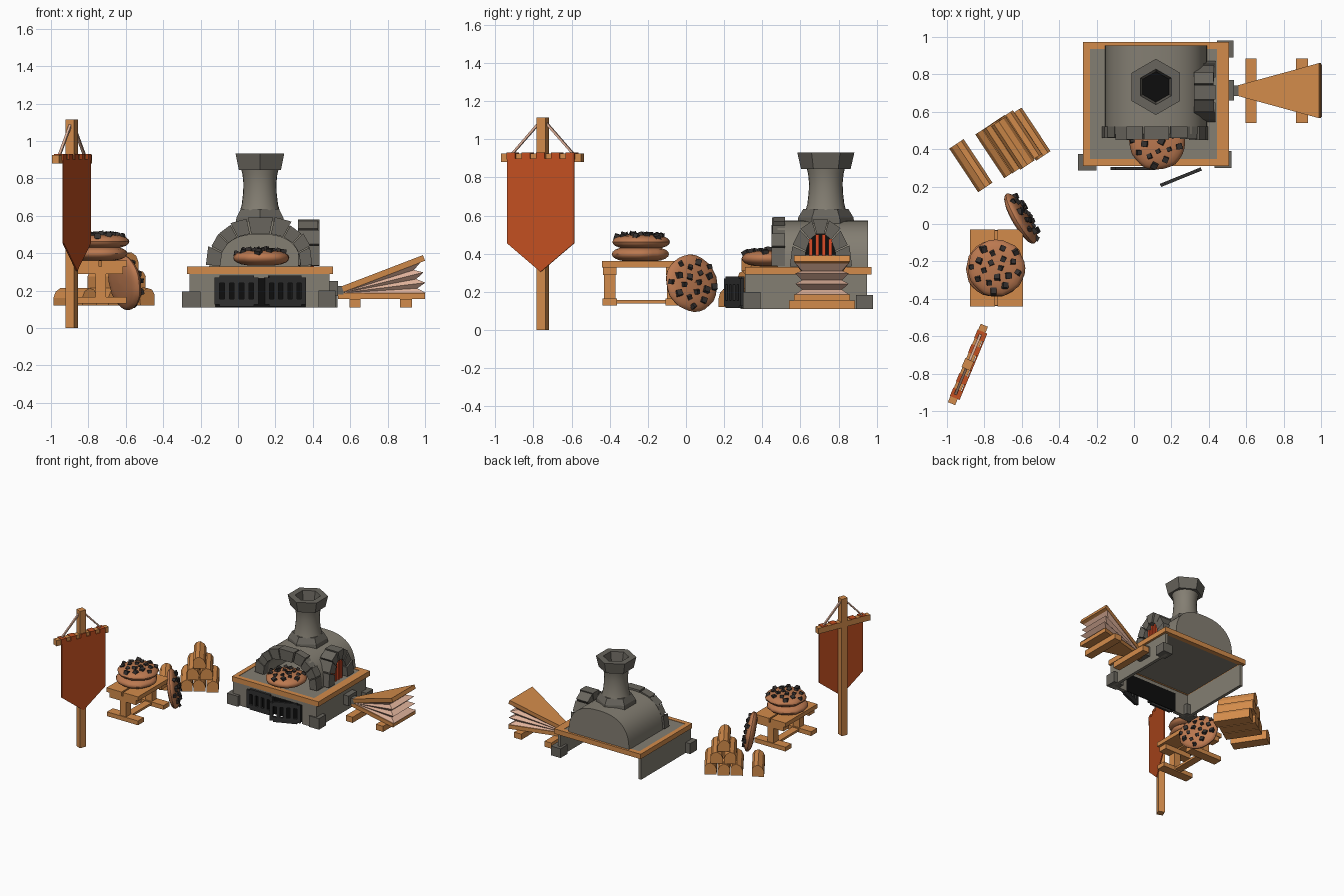
import bpy, bmesh, math, random
from mathutils import Matrix, Vector, Euler

if "Cube" in bpy.data.objects:
    bpy.data.objects.remove(bpy.data.objects["Cube"])
random.seed(4)

def mat(name, c):
    m = bpy.data.materials.new(name)
    m.diffuse_color = (*c, 1)
    m.use_nodes = True
    m.node_tree.nodes["Principled BSDF"].inputs["Base Color"].default_value = m.diffuse_color
    return m

STONE = mat("stone", (.23, .21, .17)); DARK = mat("dark_stone", (.14, .13, .11))
WOOD = mat("wood", (.65, .26, .07)); CLOTH = mat("cloth", (.55, .08, .015))
DOUGH = mat("dough", (.5, .19, .08)); CHIP = mat("chip", (.035, .03, .028))
IRON = mat("iron", (.03, .03, .03)); BLACK = mat("black", (.004, .004, .004))
GLOW = mat("glow", (.7, .07, .02)); LEATHER = mat("leather", (.75, .45, .33))
I = Matrix.Identity(4)
T = lambda x, y, z: Matrix.Translation((x, y, z))
RZ = lambda deg: Matrix.Rotation(math.radians(deg), 4, 'Z')

def make(name, verts, faces, m, M=I, smooth=False):
    me = bpy.data.meshes.new(name)
    me.from_pydata([M @ Vector(v) for v in verts], [], faces)
    bm = bmesh.new(); bm.from_mesh(me)
    bmesh.ops.recalc_face_normals(bm, faces=bm.faces)
    bm.to_mesh(me); bm.free()
    me.materials.append(m)
    o = bpy.data.objects.new(name, me)
    bpy.context.collection.objects.link(o)
    if smooth:
        bpy.ops.object.select_all(action='DESELECT')
        bpy.context.view_layer.objects.active = o
        o.select_set(True)
        bpy.ops.object.shade_smooth_by_angle(angle=math.radians(40))
    return o

HEX = [(0, 1, 3, 2), (4, 6, 7, 5), (0, 4, 5, 1), (2, 3, 7, 6), (0, 2, 6, 4), (1, 5, 7, 3)]

def hexas(name, cells, m, M=I):
    """Several eight-cornered solids in one object."""
    v, f = [], []
    for c in cells:
        f += [tuple(i + len(v) for i in q) for q in HEX]
        v += c
    return make(name, v, f, m, M)

def boxes(name, ranges, m, M=I):
    return hexas(name, [[(x, y, z) for x in r[:2] for y in r[2:4] for z in r[4:]] for r in ranges], m, M)

def prism(name, prof, y0, y1, m, M=I):
    n = len(prof)
    v = [(x, y, z) for y in (y0, y1) for x, z in prof]
    f = [(i, (i + 1) % n, n + (i + 1) % n, n + i) for i in range(n)]
    return make(name, v, f + [tuple(range(n)), tuple(range(n, 2 * n))], m, M)

def bridge(rings, n, close=True):
    return [(r * n + i, r * n + (i + 1) % n, (r + 1) * n + (i + 1) % n, (r + 1) * n + i)
            for r in range(rings - 1) for i in range(n if close else n - 1)]

def lathe(name, prof, n, m, M=I, phase=0, smooth=True, wob=0):
    k = [1 + random.uniform(-wob, wob) for _ in range(n)]
    v = [(r * k[i] * math.cos(phase + math.tau * i / n), r * k[i] * math.sin(phase + math.tau * i / n), z)
         for r, z in prof for i in range(n)]
    return make(name, v, bridge(len(prof), n), m, M, smooth)

def arc(a, h, t, p=2.5):
    c, s = math.cos(t), math.sin(t)
    return (math.copysign(abs(c) ** (2 / p), c) * a, abs(s) ** (2 / p) * h)

def arch_stones(name, n, inner, outer, y0, y1, M, p):
    cells = []
    for i in range(n):
        t0, t1 = math.pi * (i + .04) / n, math.pi * (i + .96) / n
        k, d = random.uniform(.95, 1.04), random.uniform(-.008, .008)
        cells.append([(q[0], y, q[1]) for t in (t0, t1) for y in (y0 + d, y1)
                      for q in (arc(*inner, t, p), arc(outer[0] * k, outer[1] * k, t, p))])
    return hexas(name, cells, DARK, M)

# oven base: three walls, open at the back, with corner stones
boxes("base_walls", [(-.26, -.12, .31, .34, .11, .29), (.36, .49, .31, .34, .11, .29), (-.12, .36, .31, .34, .265, .29),
                     (-.26, -.235, .34, .95, .11, .29), (.465, .49, .34, .95, .11, .29)], STONE)
boxes("corner_stones", [(-.3, -.2, .285, .375, .11, .195), (.43, .52, .3, .39, .11, .2), (.445, .533, .89, .98, .11, .185)], DARK)
boxes("firebox_opening", [(-.12, .36, .335, .34, .11, .27)], BLACK)
boxes("counter_frame", [(-.272, .508, .31, .347, .29, .33), (-.272, .508, .935, .973, .29, .33),
                        (-.272, -.235, .347, .935, .29, .33), (.444, .508, .347, .935, .29, .33)], WOOD)
boxes("counter_slab", [(-.235, .444, .347, .935, .295, .327)], STONE)

# slotted firebox doors
def door(name, M):
    w, b = .235, .026
    s = (w - b) / 4
    r = [(0, w, 0, .018, .125, .155), (0, w, 0, .018, .24, .27), (.025, w - .025, 0, .018, .115, .125), (.025, w - .025, 0, .018, .27, .28)]
    boxes(name, r + [(i * s, i * s + b, 0, .018, .155, .24) for i in range(5)], IRON, M)
door("door_closed", T(-.125, .288, 0))
door("door_open", T(.145, .198, 0) @ RZ(22))

# hollow oven dome
N = 25
ts = [math.pi * i / (N - 1) for i in range(N)]
v = []
for (a, h), y in (((.272, .25), .955), ((.272, .25), .48), ((.215, .175), .48), ((.215, .175), .9)):
    v += [(.118 + x, y, .325 + z) for x, z in (arc(a, h, t) for t in ts)]
make("oven_dome", v, bridge(4, N, False) + [tuple(range(N)), tuple(range(3 * N, 4 * N))], STONE, smooth=True)
arch_stones("front_arch", 9, (.215, .178), (.285, .26), .455, .52, T(.12, 0, .328), 2.5)
SIDE = T(0, .705, .328) @ RZ(90)
arch_stones("side_arch", 7, (.085, .18), (.162, .25), -.43, -.32, SIDE, 2.2)
prism("side_opening", [arc(.088, .183, math.pi * i / 10, 2.2) for i in range(11)], -.385, -.33, BLACK, SIDE)
boxes("side_bars", [(c - .009, c + .009, -.405, -.385, 0, h) for c, h in ((-.052, .15), (-.018, .172), (.018, .172), (.052, .15))], GLOW, SIDE)

# hexagonal chimney
C = T(.117, .733, 0)
lathe("chimney_collar", [(.15, .55), (.145, .59), (.118, .635), (.08, .635)], 6, DARK, C, math.pi / 2, False)
lathe("chimney_shaft", [(.108, .62), (.097, .66), (.09, .72), (.088, .77), (.093, .82), (.103, .86)], 24, STONE, C)
lathe("chimney_cap", [(.08, .845), (.13, .845), (.15, .932), (.095, .932), (.08, .85)], 6, DARK, C, math.pi / 2, False)
lathe("chimney_flue", [(.083, .86), (.001, .86)], 6, BLACK, C, math.pi / 2, False)

# bellows
def fan(d, w, ang, off=0):
    a = math.radians(ang)
    return (.55 + d * math.cos(a) - off * math.sin(a), .713 + w, .187 + d * math.sin(a) + off * math.cos(a))
def paddle(name, L, ang, lo, hi):
    hexas(name, [[fan(d, s * w, ang, o) for d, w in ((-.015, .02), (L, .147)) for s in (-1, 1) for o in (lo, hi)]], WOOD)
paddle("bellows_bottom", .45, 0, -.032, 0)
paddle("bellows_top", .482, 21, 0, .032)
v = []
for k in range(7):
    L, w = ((.455, .14), (.41, .105))[k % 2]
    v += [fan(d, q, 21 * k / 6, 0) for d, q in ((0, -.018), (L, -w), (L, w), (0, .018))]
make("bellows_pleats", v, bridge(7, 4), LEATHER)
boxes("bellows_feet", [(.595, .655, .54, .885, .11, .156), (.865, .93, .54, .885, .11, .156)], WOOD)
boxes("bellows_nozzle", [(.48, .535, .66, .77, .17, .25), (.53, .57, .685, .74, .18, .225)], DARK)

# cookies with chips
def cookie(name, M, R=.152, h=.036, chips=18):
    prof = []
    for j in range(11):
        a = math.radians(-90 + 18 * j)
        prof.append((max(R * max(math.cos(a), 0) ** .6, .001), h * math.sin(a)))
    lathe(name, prof, 28, DOUGH, M, 0, True, .025)
    if not chips:
        return
    cells = []
    for i in range(chips):
        r, t = R * .9 * math.sqrt((i + .5) / chips), i * 2.4
        z = h * math.sqrt(max(0, 1 - (r / R) ** 3.3))
        s = random.uniform(.011, .016)
        Q = T(r * math.cos(t), r * math.sin(t), z) @ Euler([random.uniform(-.5, .5) for _ in range(3)]).to_matrix().to_4x4()
        cells.append([Q @ Vector((x, y, q)) for x in (-s, s) for y in (-s, s) for q in (-s, s)])
    hexas(name + "_chips", cells, CHIP, M)
cookie("oven_cookie", T(.125, .44, .375), h=.042)
cookie("lower_cookie", T(-.745, -.24, .398), chips=0, h=.04)
cookie("upper_cookie", T(-.735, -.235, .462), h=.038)
cookie("leaning_cookie", T(-.605, .03, .245) @ Vector((.86, .5, .17)).to_track_quat('Z', 'Y').to_matrix().to_4x4())

# trestle table
boxes("table_planks", [(-.877, -.742, -.44, -.03, .328, .362), (-.729, -.594, -.44, -.03, .328, .362)], WOOD)
for s in (-1, 1):
    M = T(-.735, -.235 + s * .165, 0)
    boxes("trestle", [(-.14, .14, -.038, .038, .13, .165), (-.028, .028, -.03, .03, .165, .29), (-.12, .12, -.036, .036, .288, .328)], WOOD, M)
boxes("stretcher", [(-.765, -.705, -.4, -.07, .14, .158)], WOOD)

# split-log pile
LOG = [(-.045, 0), (.045, 0), (.046, .06), (.03, .085), (.0, .094), (-.03, .075), (-.046, .04)]
def log(name, base, x, y, z, flip=1):
    prism(name, [(px * flip, pz) for px, pz in LOG], -.14, .14, WOOD, base @ T(x, y, z))
PILE = T(-.645, .43, .12) @ RZ(33.5)
for i, (x, z) in enumerate([(-.097, 0), (0, 0), (.097, 0), (-.047, .095), (.05, .095), (.0, .19)]):
    log("log", PILE, x, random.uniform(-.015, .015), z, (-1) ** i)
log("loose_log", T(-.872, .312, .12) @ RZ(33.5), 0, 0, 0)

# banner on a pole
B = T(-.888, -.751, 0) @ RZ(67.3)
boxes("banner_pole", [(-.026, .026, -.024, .026, 0, 1.115)], WOOD, B)
boxes("banner_crossbar", [(-.227, .227, -.021, .021, .88, .926)], WOOD, B)
prism("banner_cloth", [(-.19, .9), (.19, .9), (.19, .455), (0, .305), (-.19, .455)], -.032, -.024, CLOTH, B)
boxes("banner_tabs", [r for c in (-.168, -.084, 0, .084, .168)
                      for r in ((c - .024, c + .024, -.032, -.022, .895, .931), (c - .024, c + .024, -.022, .024, .926, .931))
                      if c or r[2] < -.03], CLOTH, B)
for s in (-1, 1):
    prism("banner_cord", [(s * .02, 1.095), (s * .02, 1.077), (s * .165, .925), (s * .18, .925)], -.007, .007, LEATHER, B)
